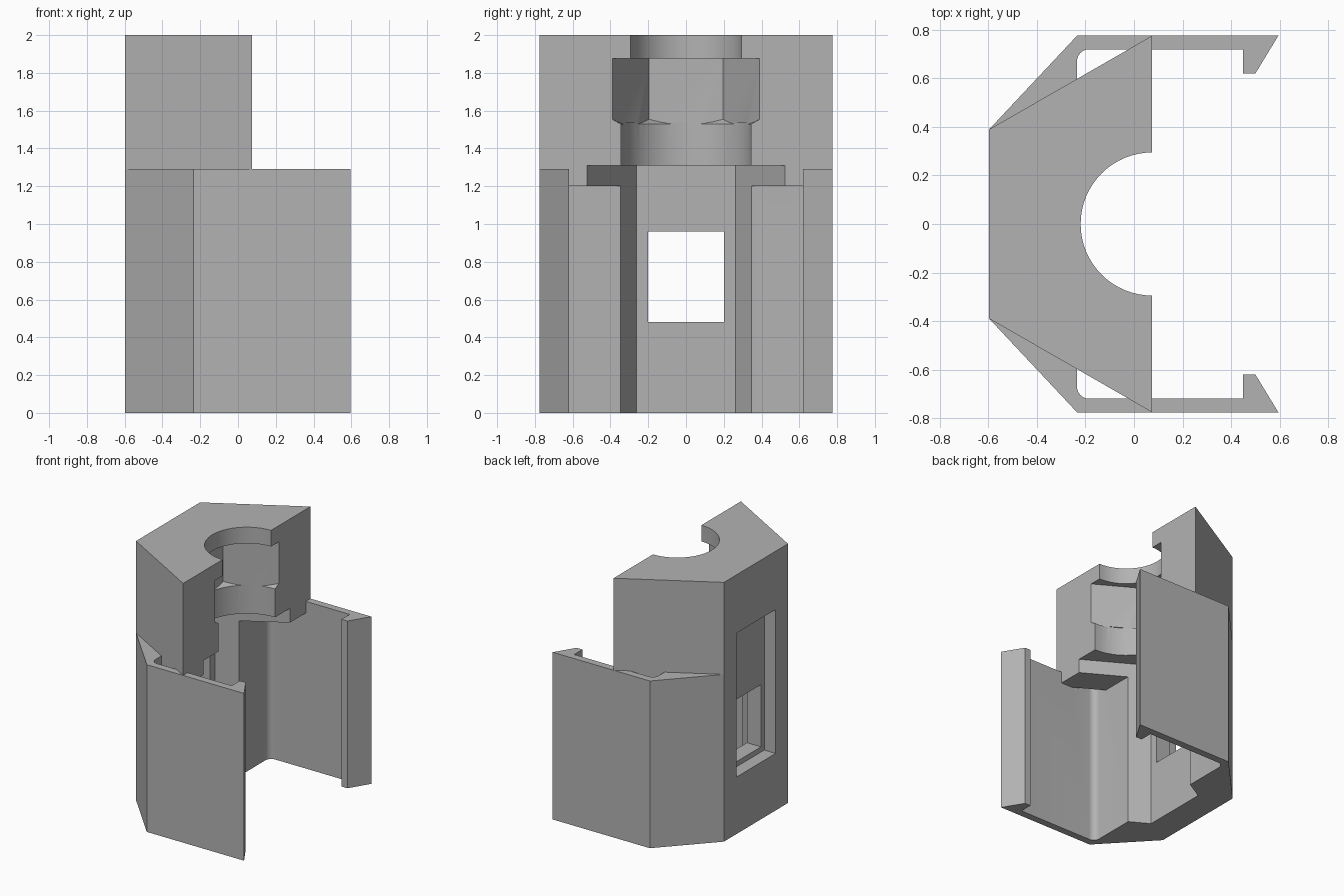
import bpy, bmesh, math

cube = bpy.data.objects.get("Cube")
if cube:
    bpy.data.objects.remove(cube, do_unlink=True)

grey = bpy.data.materials.new("plain_grey")
grey.use_nodes = True
colour = (0.45, 0.45, 0.45, 1)
grey.diffuse_color = colour
grey.node_tree.nodes["Principled BSDF"].inputs["Base Color"].default_value = colour

AXIS_X = 0.075   # bore axis lies in the open face of the block


def prism(name, bottom, z0, z1, top=None):
    """Closed solid from an xy outline, optionally with a different top outline."""
    top = top or bottom
    bm = bmesh.new()
    lo = [bm.verts.new((x, y, z0)) for x, y in bottom]
    hi = [bm.verts.new((x, y, z1)) for x, y in top]
    bm.faces.new(lo)
    bm.faces.new(hi)
    n = len(lo)
    for i in range(n):
        j = (i + 1) % n
        bm.faces.new((lo[i], lo[j], hi[j], hi[i]))
    bmesh.ops.recalc_face_normals(bm, faces=bm.faces)
    mesh = bpy.data.meshes.new(name)
    bm.to_mesh(mesh)
    bm.free()
    mesh.materials.append(grey)
    obj = bpy.data.objects.new(name, mesh)
    bpy.context.collection.objects.link(obj)
    return obj


def ring(radius, sides):
    """Regular polygon around the bore axis with a corner on +y."""
    angles = [math.pi / 2 + math.tau * i / sides for i in range(sides)]
    return [(AXIS_X + radius * math.cos(a), radius * math.sin(a)) for a in angles]


def box(name, x0, x1, half_y, z0, z1):
    return prism(name, [(x0, -half_y), (x1, -half_y), (x1, half_y), (x0, half_y)], z0, z1)


def combine(target, tool, operation):
    """Apply a boolean and discard the tool."""
    mod = target.modifiers.new(operation.lower(), 'BOOLEAN')
    mod.operation = operation
    mod.solver = 'EXACT'
    mod.object = tool
    bpy.ops.object.select_all(action='DESELECT')
    bpy.context.view_layer.objects.active = target
    target.select_set(True)
    bpy.ops.object.modifier_apply(modifier=mod.name)
    bpy.data.objects.remove(tool, do_unlink=True)


# Lower shell: chamfered back, two side walls with hooked ends, rounded inner corners
WALL, INNER, FILLET = -0.235, 0.72, 0.05
half = [(-0.597, 0.39), (WALL, 0.776), (0.595, 0.776), (0.5, 0.62), (0.45, 0.62), (0.45, INNER)]
for i in range(9):
    a = math.pi / 2 * (1 + i / 8)
    half.append((WALL + FILLET + FILLET * math.cos(a), INNER - FILLET + FILLET * math.sin(a)))
outline = half + [(x, -y) for x, y in reversed(half)]
holder = prism("clip_holder", outline, 0, 1.29)

# Upper block flaring from the back wall to the open face
block = [(-0.597, 0.39), (AXIS_X, 0.776), (AXIS_X, -0.776), (-0.597, -0.39)]
combine(holder, prism("upper_block", block, 1.2, 2), 'UNION')

# Stepped bore: wide hexagon, round neck, chamfered hexagon, round top opening
cuts = [
    prism("lower_hex_cut", ring(0.525, 6), -0.1, 1.31),
    prism("neck_cut", ring(0.345, 64), 1.3, 1.535),
    prism("top_opening_cut", ring(0.295, 64), 1.8, 2.1),
]
hex_cut = prism("upper_hex_cut", ring(0.39, 6), 1.5, 1.875)
combine(hex_cut, prism("chamfer_cone", ring(0.32, 64), 1.515, 1.9, ring(1.0, 64)), 'INTERSECT')
cuts.append(hex_cut)

# Recess on the back wall with a window through it
cuts.append(box("back_recess_cut", -0.7, -0.5, 0.24, 0.44, 1.55))
cuts.append(box("window_cut", -0.55, -0.3, 0.2, 0.48, 0.96))

for cut in cuts:
    combine(holder, cut, 'DIFFERENCE')

bpy.ops.object.select_all(action='DESELECT')
holder.select_set(True)
bpy.context.view_layer.objects.active = holder
bpy.ops.object.shade_smooth_by_angle(angle=math.radians(20))
